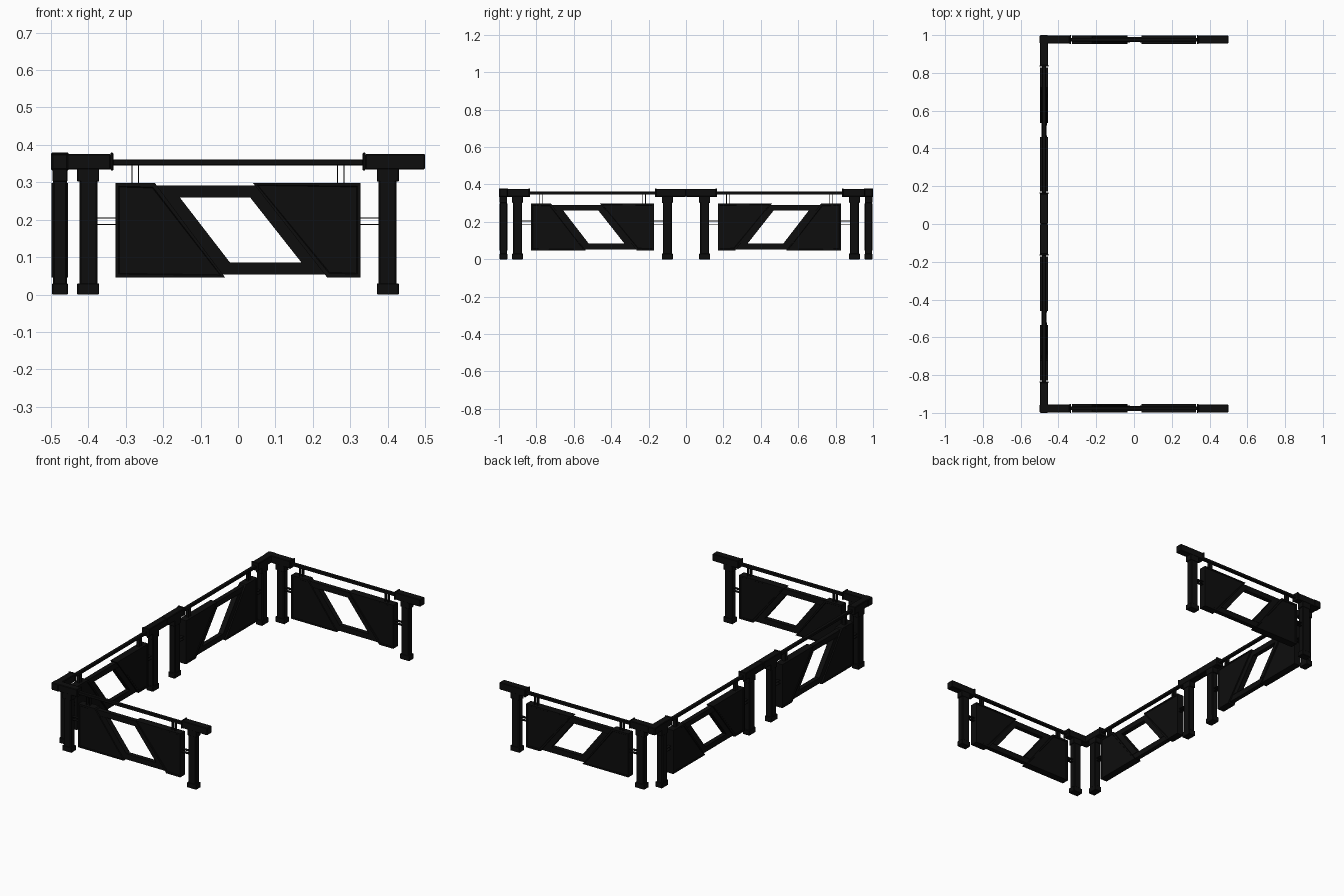
import bpy, bmesh, math
from mathutils import Matrix, Vector

cube = bpy.data.objects.get("Cube")
if cube:
    bpy.data.objects.remove(cube)

black = bpy.data.materials.new("matte black")
black.use_nodes = True
black.diffuse_color = (0.004, 0.004, 0.004, 1)
black.node_tree.nodes["Principled BSDF"].inputs["Base Color"].default_value = black.diffuse_color

# One fence section is modelled along local x, then placed four times
places = [
    ("front", (0, -0.976), 0),
    ("back", (0, 0.976), 0),
    ("side_front", (-0.476, -0.5), math.pi / 2),
    ("side_back", (-0.476, 0.5), -math.pi / 2),
]


def place(name, bm, bevel=0):
    """Bevel a part and put a copy in every section."""
    if bevel:
        bmesh.ops.bevel(bm, geom=bm.edges[:], offset=bevel, segments=1, affect='EDGES')
    bmesh.ops.recalc_face_normals(bm, faces=bm.faces)
    mesh = bpy.data.meshes.new(name)
    bm.to_mesh(mesh)
    bm.free()
    mesh.materials.append(black)
    for section, (x, y), angle in places:
        ob = bpy.data.objects.new(f"{section}_{name}", mesh)
        ob.matrix_world = Matrix.Translation((x, y, 0)) @ Matrix.Rotation(angle, 4, 'Z')
        bpy.context.scene.collection.objects.link(ob)


def box(name, x0, x1, z0, z1, depth, bevel=0):
    bm = bmesh.new()
    size = Matrix.Diagonal((x1 - x0, depth, z1 - z0, 1))
    middle = Vector(((x0 + x1) / 2, 0, (z0 + z1) / 2))
    bmesh.ops.create_cube(bm, size=1, matrix=Matrix.Translation(middle) @ size)
    place(name, bm, bevel)


def slab(outline, depth):
    """Extrude an x-z outline evenly to both sides of y = 0."""
    bm = bmesh.new()
    face = bm.faces.new([bm.verts.new((x, -depth / 2, z)) for x, z in outline])
    out = bmesh.ops.extrude_face_region(bm, geom=[face])
    verts = [v for v in out["geom"] if isinstance(v, bmesh.types.BMVert)]
    bmesh.ops.translate(bm, verts=verts, vec=(0, depth, 0))
    bmesh.ops.recalc_face_normals(bm, faces=bm.faces)
    return bm


LOW, HIGH = 0.046, 0.298

for side, s in (("left", 1), ("right", -1)):
    def span(name, a, b, z0, z1, depth, bevel=0):
        box(f"{side}_{name}", min(s * a, s * b), max(s * a, s * b), z0, z1, depth, bevel)

    # Post with foot and capital
    span("post", 0.376, 0.424, 0.02, 0.31, 0.038, 0.004)
    span("post_foot", 0.371, 0.43, 0, 0.03, 0.042, 0.002)
    span("post_capital", 0.371, 0.43, 0.302, 0.338, 0.04, 0.002)

    # Short top beam with a collar where the rail enters
    span("top_beam", 0.34, 0.5, 0.334, 0.376, 0.042, 0.003)
    span("beam_collar", 0.333, 0.341, 0.332, 0.379, 0.047, 0.002)

    # Hollow hanger and hollow side link, each a pair of thin strips
    for end, x in (("inner", 0.264), ("outer", 0.282)):
        span(f"hanger_{end}_strip", x, x + 0.003, 0.29, 0.347, 0.018)
    for end, z in (("lower", 0.186), ("upper", 0.203)):
        span(f"link_{end}_strip", 0.325, 0.378, z, z + 0.003, 0.018)

    # Slanted end plate with a recessed field on both faces
    bottom, top = (-0.035, -0.222) if s == 1 else (0.238, 0.04)
    edge = -0.328 * s
    plate = slab([(edge, LOW), (bottom, LOW), (top, HIGH), (edge, HIGH)], 0.044)
    broad = [f for f in plate.faces if abs(f.normal.y) > 0.9]
    bmesh.ops.inset_individual(plate, faces=broad, thickness=0.012)
    bmesh.ops.inset_individual(plate, faces=broad, thickness=0.003, depth=-0.003)
    place(f"{side}_slanted_plate", plate)

# Long top rail
box("top_rail", -0.345, 0.345, 0.345, 0.361, 0.02, 0.002)

# Bars and slanted strips framing the opening
box("upper_bar", -0.225, 0.08, 0.26, 0.291, 0.026)
box("lower_bar", -0.07, 0.245, 0.053, 0.085, 0.026)
for name, top, bottom, width in (("left", -0.156, -0.021, -0.05), ("right", 0.032, 0.17, 0.05)):
    place(f"{name}_slanted_strip", slab([
        (top, 0.26), (bottom, 0.085), (bottom + width, 0.085), (top + width, 0.26)], 0.03))
